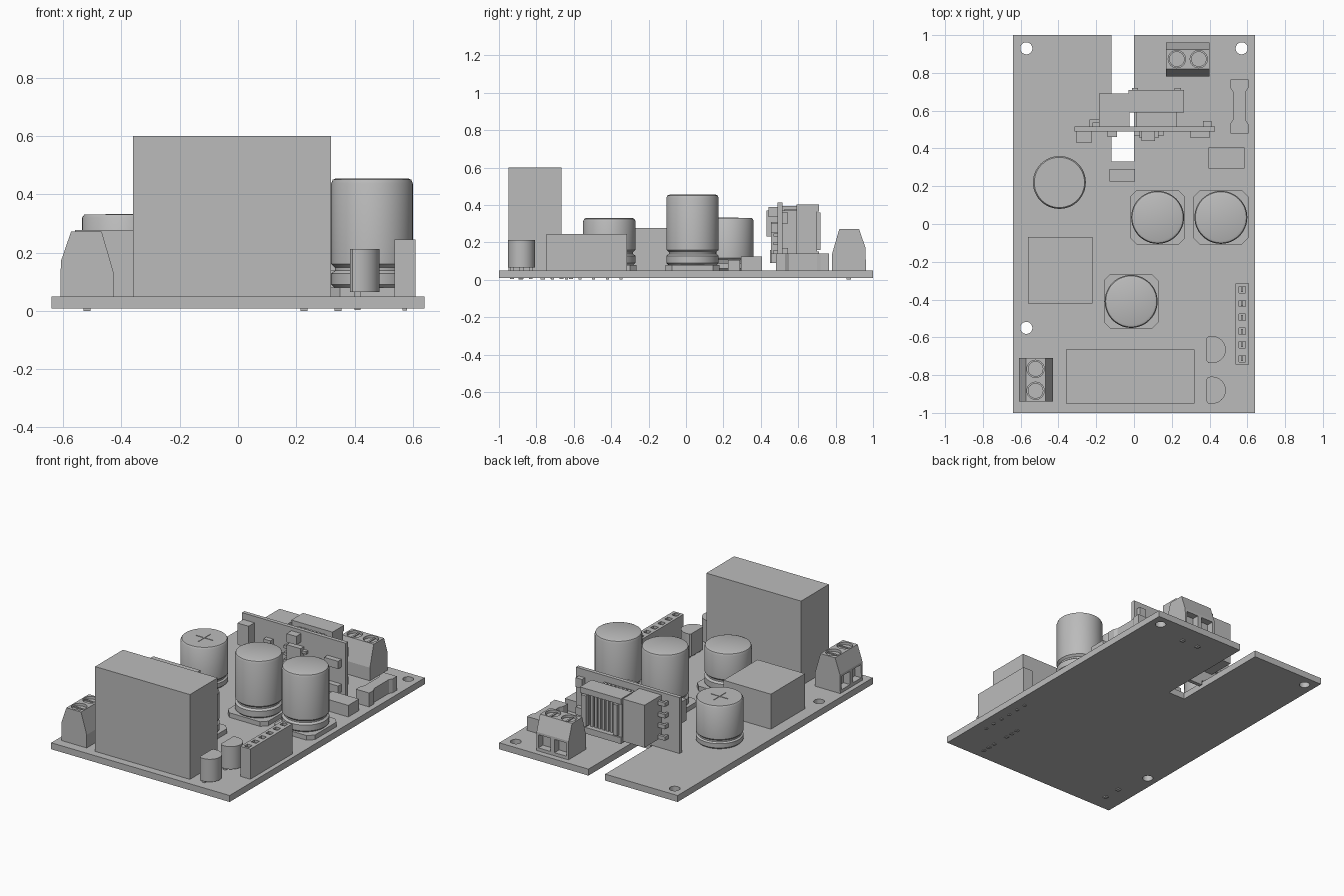
import bpy, bmesh, math
from mathutils import Matrix, Vector

old = bpy.data.objects.get("Cube")
if old:
    bpy.data.objects.remove(old, do_unlink=True)

grey = bpy.data.materials.new("plain grey")
grey.use_nodes = True
grey.diffuse_color = (0.5, 0.5, 0.5, 1)
grey.node_tree.nodes["Principled BSDF"].inputs["Base Color"].default_value = (0.5, 0.5, 0.5, 1)


def finish(name, bm, smooth=False):
    bmesh.ops.recalc_face_normals(bm, faces=bm.faces)
    mesh = bpy.data.meshes.new(name)
    bm.to_mesh(mesh)
    bm.free()
    mesh.materials.append(grey)
    ob = bpy.data.objects.new(name, mesh)
    bpy.context.collection.objects.link(ob)
    if smooth:
        bpy.ops.object.select_all(action='DESELECT')
        ob.select_set(True)
        bpy.context.view_layer.objects.active = ob
        bpy.ops.object.shade_smooth_by_angle(angle=math.radians(35))
    return ob


def add_box(bm, x, y, z):
    size = [b - a for a, b in (x, y, z)]
    mid = [(a + b) / 2 for a, b in (x, y, z)]
    bmesh.ops.create_cube(bm, size=1, matrix=Matrix.Translation(mid) @ Matrix.Diagonal((*size, 1)))


def boxes(name, *parts):
    bm = bmesh.new()
    for p in parts:
        add_box(bm, *p)
    return finish(name, bm)


def add_cyl(bm, x, y, z, r, n=24):
    bmesh.ops.create_cone(bm, cap_ends=True, segments=n, radius1=r, radius2=r, depth=z[1] - z[0],
                          matrix=Matrix.Translation((x, y, (z[0] + z[1]) / 2)))


def prism(name, pts, z, smooth=False):
    """Extrude an outline in x and y upward."""
    bm = bmesh.new()
    face = bm.faces.new([bm.verts.new((x, y, z[0])) for x, y in pts])
    ext = bmesh.ops.extrude_face_region(bm, geom=[face])
    bmesh.ops.translate(bm, vec=(0, 0, z[1] - z[0]),
                        verts=[v for v in ext["geom"] if isinstance(v, bmesh.types.BMVert)])
    return finish(name, bm, smooth)


def lathe(name, x, y, profile, n=48):
    bm = bmesh.new()
    rings = [[bm.verts.new((x + r * math.cos(i * math.tau / n), y + r * math.sin(i * math.tau / n), z))
              for i in range(n)] for r, z in profile]
    for a, b in zip(rings, rings[1:]):
        for i in range(n):
            bm.faces.new((a[i], a[(i + 1) % n], b[(i + 1) % n], b[i]))
    bm.faces.new(rings[0])
    bm.faces.new(rings[-1])
    return finish(name, bm, True)


def cut(ob, bm):
    cutter = finish("cutter", bm)
    cutter.hide_render = True
    mod = ob.modifiers.new("cut", 'BOOLEAN')
    mod.operation = 'DIFFERENCE'
    mod.solver = 'EXACT'
    mod.object = cutter
    bpy.context.view_layer.objects.active = ob
    bpy.ops.object.modifier_apply(modifier=mod.name)
    bpy.data.objects.remove(cutter, do_unlink=True)


TOP = 0.05

# Main board with isolation slot and mounting holes
board = prism("main_board", [(-.64, -1), (.64, -1), (.64, 1), (0, 1), (0, .33),
                             (-.12, .33), (-.12, 1), (-.64, 1)], (.008, TOP))
bm = bmesh.new()
for x, y in ((-.57, .93), (.57, .93), (-.57, -.55)):
    add_cyl(bm, x, y, (-.1, .2), .032)
cut(board, bm)

# Plain block parts
boxes("power_module", ((-.36, .32), (-.95, -.665), (TOP, .60)))
boxes("relay", ((-.56, -.22), (-.42, -.07), (TOP, .277)))
boxes("small_chip", ((.395, .585), (.295, .405), (TOP, .125)))
boxes("small_capacitor", ((-.13, .005), (.225, .29), (TOP, .105)))
prism("fuse_body", [(.51, .48), (.605, .48), (.605, .53), (.592, .55), (.592, .70), (.605, .72),
                    (.605, .765), (.51, .765), (.51, .72), (.523, .70), (.523, .55), (.51, .53)],
      (TOP, .14))


# Can capacitors on square bases
def can(x, y, top):
    a, c = .145, .035
    prism("capacitor_base", [(x + u, y + v) for u, v in (
        (-a, c - a), (c - a, -a), (a - c, -a), (a, c - a),
        (a, a - c), (a - c, a), (c - a, a), (-a, a - c))], (TOP, .08))
    lathe("capacitor_can", x, y, [(.13, .08), (.14, .09), (.14, .128), (.127, .138), (.127, .148),
                                  (.14, .16), (.14, top - .018), (.135, top - .005), (.123, top)])


for x, y, top in ((.125, .035, .455), (.46, .035, .455), (-.015, -.41, .33)):
    can(x, y, top)

# Round radial capacitor with vent marks on its lid
lathe("radial_capacitor", -.395, .22, [(.13, TOP), (.14, .06), (.14, .088), (.13, .095), (.13, .105),
                                       (.14, .115), (.14, .32), (.133, .33)])
boxes("vent_marks", ((-.398, -.392), (.16, .28), (.325, .333)), ((-.455, -.335), (.217, .223), (.325, .333)))

# Socket strip
strip = boxes("socket_strip", ((.538, .61), (-.745, -.315), (TOP, .245)))
bm = bmesh.new()
for i in range(6):
    y = -.348 - i * .073
    add_box(bm, (.555, .59), (y - .017, y + .017), (.20, .3))
cut(strip, bm)
boxes("socket_contacts", *[((.567, .578), (-.36 - i * .073, -.336 - i * .073), (.19, .232)) for i in range(6)])
boxes("socket_pins", *[((.565, .58), (-.356 - i * .073, -.34 - i * .073), (.001, .06)) for i in range(6)])

# Half-round transistors with three legs
for yc in (-.665, -.88):
    arc = [math.radians(-105 + i * 210 / 24) for i in range(25)]
    prism("transistor", [(.412 + .074 * math.cos(t), yc + .072 * math.sin(t)) for t in arc]
          + [(.385, yc + .06), (.385, yc - .06)], (.065, .212), True)
    boxes("transistor_legs", *[((.40, .42), (yc + d - .01, yc + d + .01), (.003, .07))
                               for d in (-.05, 0, .05)])


# Two-way screw terminals: local +u points outward, local v runs along the block
def terminal(cx, cy, angle):
    place = Matrix.Translation((cx, cy, 0)) @ Matrix.Rotation(angle, 4, 'Z')
    prof = [(-.09, TOP), (.092, TOP), (.09, .17), (.055, .272), (-.05, .272), (-.09, .135)]
    bm = bmesh.new()
    face = bm.faces.new([bm.verts.new((u, -.115, z)) for u, z in prof])
    ext = bmesh.ops.extrude_face_region(bm, geom=[face])
    bmesh.ops.translate(bm, vec=(0, .23, 0), verts=[v for v in ext["geom"] if isinstance(v, bmesh.types.BMVert)])
    body = finish("terminal_body", bm)
    bm = bmesh.new()
    for v in (-.058, .058):
        add_cyl(bm, .003, v, (.245, .4), .046)
        add_box(bm, (.045, .2), (v - .043, v + .043), (.07, .155))
    cut(body, bm)
    bm = bmesh.new()
    for v in (-.058, .058):
        add_cyl(bm, .003, v, (.23, .258), .041)
    screws = finish("terminal_screws", bm, True)
    bm = bmesh.new()
    for v in (-.058, .058):
        add_box(bm, (-.035, .041), (v - .006, v + .006), (.25, .264))
        add_box(bm, (-.012, .012), (v - .012, v + .012), (0, .06))
    slots = finish("terminal_slots_and_pins", bm)
    for ob in (body, screws, slots):
        ob.matrix_world = place


terminal(-.518, -.825, math.pi)
terminal(.285, .87, math.pi / 2)

# Upright daughter board with locating tab
boxes("daughter_board", ((-.315, .43), (.49, .515), (TOP, .412)), ((-.105, -.015), (.49, .515), (.02, TOP)))

# Chips on the front of the daughter board
Y = (.44, .492)
boxes("front_chips", ((-.305, -.225), (.43, .492), (.23, .37)), ((-.28, -.235), (.45, .492), (.09, .16)),
      ((-.14, -.09), (.46, .492), (.22, .30)), ((.04, .11), Y, (.335, .39)),
      ((.03, .13), (.455, .492), (.13, .31)), ((.30, .40), (.455, .492), (.25, .30)),
      ((.30, .40), (.455, .492), (.09, .14)))
boxes("chip_leads", *[((s, s + .035), (.468, .492), (z, z + .018))
                      for s in (0, .125) for z in (.14, .185, .23, .275)])
boxes("rear_chips", ((.365, .41), (.512, .545), (.30, .36)), ((.365, .41), (.512, .545), (.12, .17)))

# Isolator block and its leads
boxes("isolator_block", ((-.185, -.025), (.515, .69), (.12, .395)))
boxes("isolator_leads", *[((-.235, -.18), (.535, .552), (z, z + .025)) for z in (.125, .20, .27, .345)],
      *[((-.235, -.22), (.512, .552), (z, z + .025)) for z in (.125, .20, .27, .345)])

# Wound coil in an open frame
boxes("coil_core", ((.01, .225), (.515, .66), (.13, .37)))
boxes("coil_frame", ((-.03, .265), (.59, .71), (.365, .402)), ((-.03, .265), (.59, .71), (.11, .15)),
      ((-.03, .01), (.59, .70), (.13, .38)), ((.225, .265), (.59, .70), (.13, .38)),
      ((-.01, .02), (.69, .72), (.16, .36)), ((.215, .25), (.69, .72), (.16, .36)))
boxes("coil_windings", *[((.024 + i * .028, .042 + i * .028), (.525, .68), (.14, .375)) for i in range(7)])
